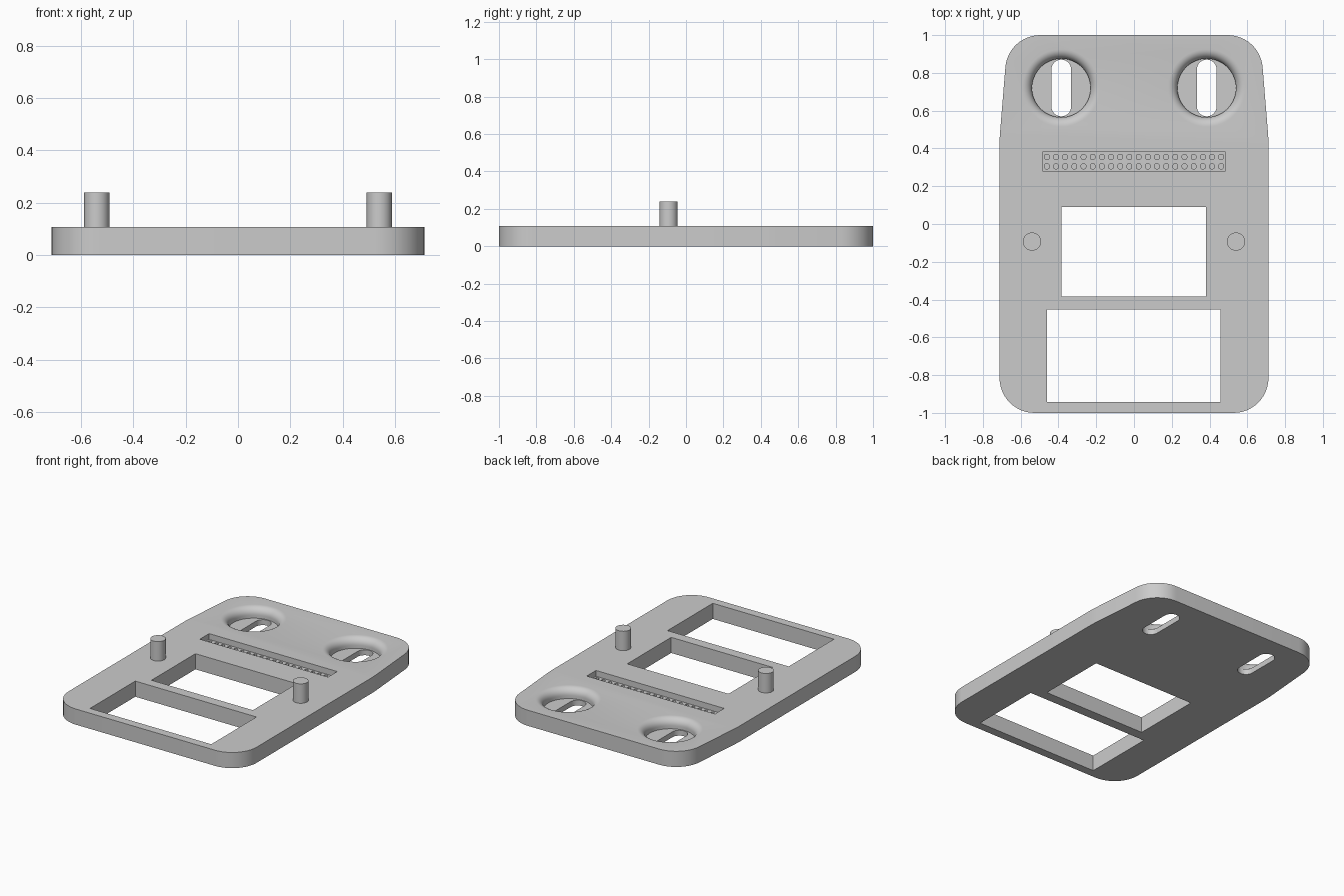
import bpy, bmesh
from math import pi, sin, cos, tan
from mathutils import Vector

TOP = 0.107
cube = bpy.data.objects.get("Cube")
if cube:
    bpy.data.objects.remove(cube)

grey = bpy.data.materials.new("plain grey")
grey.use_nodes = True
COLOUR = (0.6, 0.6, 0.6, 1)
grey.diffuse_color = COLOUR
grey.node_tree.nodes["Principled BSDF"].inputs["Base Color"].default_value = COLOUR


def rounded(corners, steps=10):
    """Outline from (x, y, radius) corners listed counter-clockwise."""
    pts = []
    n = len(corners)
    for i, (x, y, r) in enumerate(corners):
        p = Vector((x, y))
        if r == 0:
            pts.append(p)
            continue
        a = (Vector(corners[i - 1][:2]) - p).normalized()
        b = (Vector(corners[(i + 1) % n][:2]) - p).normalized()
        half = a.angle(b) / 2
        centre = p + (a + b).normalized() * (r / sin(half))
        start = p + a * (r / tan(half)) - centre
        turn = pi - 2 * half
        for k in range(steps + 1):
            t = turn * k / steps
            pts.append(centre + Vector((start.x * cos(t) - start.y * sin(t),
                                        start.x * sin(t) + start.y * cos(t))))
    return pts


def box_outline(x0, x1, y0, y1, r=0, steps=10):
    return rounded([(x0, y0, r), (x1, y0, r), (x1, y1, r), (x0, y1, r)], steps)


def prism(bm, outline, z0, z1):
    low = [bm.verts.new((p.x, p.y, z0)) for p in outline]
    high = [bm.verts.new((p.x, p.y, z1)) for p in outline]
    bm.faces.new(low[::-1])
    bm.faces.new(high)
    for i in range(len(low)):
        j = (i + 1) % len(low)
        bm.faces.new((low[i], low[j], high[j], high[i]))


def lathe(bm, profile, cx, cy, n=64):
    """Closed turned solid from (radius, z) points, bottom to top."""
    rings = [[bm.verts.new((cx + r * cos(2 * pi * k / n), cy + r * sin(2 * pi * k / n), z))
              for k in range(n)] for r, z in profile]
    bm.faces.new(rings[0][::-1])
    bm.faces.new(rings[-1])
    for a, b in zip(rings, rings[1:]):
        for k in range(n):
            m = (k + 1) % n
            bm.faces.new((a[k], a[m], b[m], b[k]))


def make(name, bm):
    mesh = bpy.data.meshes.new(name)
    bm.to_mesh(mesh)
    bm.free()
    mesh.materials.append(grey)
    obj = bpy.data.objects.new(name, mesh)
    bpy.context.collection.objects.link(obj)
    return obj


def smooth(obj):
    bpy.ops.object.select_all(action='DESELECT')
    obj.select_set(True)
    bpy.context.view_layer.objects.active = obj
    bpy.ops.object.shade_smooth_by_angle(angle=0.6)


# Plate with rounded corners and a tapered back
bm = bmesh.new()
right = [(0.712, -1, 0.185), (0.712, 0.45, 0.9), (0.667, 1, 0.185)]
prism(bm, rounded(right + [(-x, y, r) for x, y, r in reversed(right)], 12), 0, TOP)
plate = make("plate", bm)

# Cutters: recesses first, then everything that goes deeper
shallow = bmesh.new()
deep = bmesh.new()

# Round dishes with a rolled lip, each with a long slot through the floor
LIP, WELL = 0.05, 0.155
dish = [(WELL, TOP - 0.07)]
dish += [(WELL + LIP * (1 - cos(t * pi / 16)), TOP - LIP + LIP * sin(t * pi / 16)) for t in range(9)]
dish.append((WELL + LIP, TOP + 0.05))
for x in (-0.385, 0.385):
    lathe(shallow, dish, x, 0.72)
    prism(deep, box_outline(x - 0.052, x + 0.052, 0.57, 0.87, 0.0515), -0.1, TOP + 0.1)

# Connector groove with two rows of blind pin holes
prism(shallow, box_outline(-0.485, 0.485, 0.28, 0.38), TOP - 0.04, TOP + 0.05)
for i in range(20):
    for y in (0.305, 0.355):
        x = (i - 9.5) * 0.0486
        prism(deep, box_outline(x - 0.012, x + 0.012, y - 0.013, y + 0.013, 0.007, 2),
              TOP - 0.07, TOP + 0.1)

# Two rectangular windows
prism(deep, box_outline(-0.385, 0.382, -0.385, 0.09), -0.1, TOP + 0.1)
prism(deep, box_outline(-0.46, 0.457, -0.942, -0.453), -0.1, TOP + 0.1)

for name, cut in (("recess_cutter", shallow), ("hole_cutter", deep)):
    cutter = make(name, cut)
    mod = plate.modifiers.new(name, 'BOOLEAN')
    mod.operation = 'DIFFERENCE'
    mod.solver = 'EXACT'
    mod.object = cutter
    bpy.context.view_layer.objects.active = plate
    bpy.ops.object.modifier_apply(modifier=mod.name)
    bpy.data.objects.remove(cutter)
smooth(plate)

# Locating posts
for side, x in (("left", 0.54), ("right", -0.54)):
    bm = bmesh.new()
    lathe(bm, [(0.048, TOP - 0.02), (0.048, 0.24)], x, -0.093, 40)
    smooth(make(side + "_post", bm))
